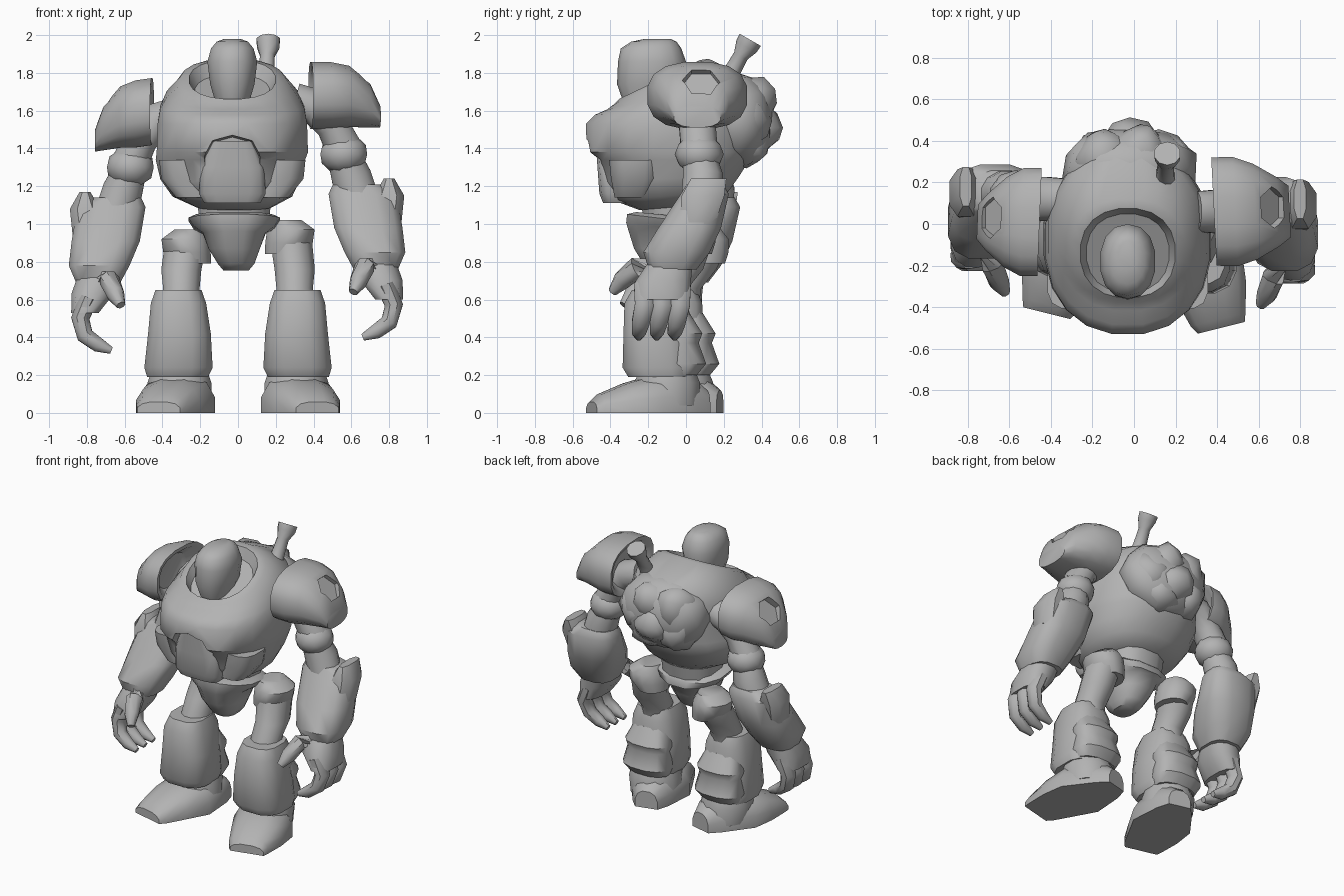
import bpy, bmesh, math, random
from mathutils import Vector

random.seed(4)
default_cube = bpy.data.objects.get("Cube")
if default_cube:
    bpy.data.objects.remove(default_cube, do_unlink=True)

grey = bpy.data.materials.new("plain grey")
grey.use_nodes = True
grey.diffuse_color = (.45, .45, .45, 1)
grey.node_tree.nodes["Principled BSDF"].inputs["Base Color"].default_value = (.45, .45, .45, 1)

X, Y, Z = Vector((1, 0, 0)), Vector((0, 1, 0)), Vector((0, 0, 1))


def finish(name, bm, angle=45):
    """Turn a bmesh into a smooth-shaded object with the grey material."""
    bmesh.ops.recalc_face_normals(bm, faces=bm.faces)
    mesh = bpy.data.meshes.new(name)
    bm.to_mesh(mesh)
    bm.free()
    mesh.materials.append(grey)
    obj = bpy.data.objects.new(name, mesh)
    bpy.context.collection.objects.link(obj)
    shade(obj, angle)
    return obj


def shade(obj, angle=45):
    bpy.ops.object.select_all(action='DESELECT')
    bpy.context.view_layer.objects.active = obj
    obj.select_set(True)
    bpy.ops.object.shade_smooth_by_angle(angle=math.radians(angle))


def loft(name, rows, axis=None, sides=12, power=2, side=1, shift=(0, 0, 0)):
    """Skin rounded sections (x, y, z, radius, radius, tilt), flattened at the ground."""
    bm = bmesh.new()
    centres = [Vector(row[:3]) for row in rows]
    rings = []
    for i, row in enumerate(rows):
        normal = axis or centres[min(i + 1, len(rows) - 1)] - centres[max(i - 1, 0)]
        if len(row) > 5:
            normal = normal - Y * row[5]
        normal = normal.normalized()
        u = (Z if abs(normal.y) > .9 else Y).cross(normal).normalized()
        v = normal.cross(u)
        ring = []
        for k in range(sides):
            a = math.tau * (k + .5) / sides
            c, s = math.cos(a), math.sin(a)
            p = (centres[i] + u * row[3] * math.copysign(abs(c) ** (2 / power), c)
                 + v * row[4] * math.copysign(abs(s) ** (2 / power), s))
            p += Vector(shift)
            p.x *= side
            p.z = max(p.z, 0)
            ring.append(bm.verts.new(p))
        rings.append(ring)
    for lower, upper in zip(rings, rings[1:]):
        for k in range(sides):
            n = (k + 1) % sides
            bm.faces.new((lower[k], lower[n], upper[n], upper[k]))
    bm.faces.new(rings[0])
    bm.faces.new(rings[-1])
    return finish(name, bm)


def ball(name, centre, scale, lump=0):
    bm = bmesh.new()
    bmesh.ops.create_icosphere(bm, subdivisions=2, radius=1)
    for vert in bm.verts:
        grow = 1 + random.uniform(-lump, lump)
        vert.co = Vector(c + q * r * grow for c, q, r in zip(centre, vert.co, scale))
    return finish(name, bm, 60)


def carve(obj, cutter):
    """Subtract the cutter, then discard it."""
    cutter.hide_render = True
    mod = obj.modifiers.new("recess", 'BOOLEAN')
    mod.operation, mod.solver, mod.object = 'DIFFERENCE', 'EXACT', cutter
    bpy.context.view_layer.objects.active = obj
    bpy.ops.object.modifier_apply(modifier=mod.name)
    bpy.data.objects.remove(cutter, do_unlink=True)
    shade(obj)


# Torso with a tilted, sunken collar and an arched recess in the chest
torso = loft("torso", [
    (-.02, -.05, 1.09, .2, .2, .08), (-.03, -.08, 1.15, .32, .31, .08), (-.04, -.08, 1.24, .375, .37, .05),
    (-.04, -.07, 1.34, .4, .41), (-.03, -.09, 1.38, .405, .44), (-.03, -.08, 1.53, .4, .455),
    (-.03, -.06, 1.62, .385, .43, .1), (-.03, -.04, 1.69, .35, .39, .22), (-.03, -.13, 1.755, .28, .28, .48),
    (-.03, -.14, 1.765, .23, .24, .48), (-.03, -.14, 1.7, .2, .21, .48)],
    Z, sides=20, power=2.25)
carve(torso, loft("recess_cutter", [(-.03, -.7, 1.28, .18, .21), (-.03, -.44, 1.28, .15, .18)],
                  Y, sides=10, power=2.6))
loft("belly_plate", [(-.03, -.36, 1.11, .15, .08), (-.03, -.37, 1.16, .18, .09),
                     (-.03, -.39, 1.3, .17, .08), (-.03, -.41, 1.44, .11, .07)], Z, power=4)
for side in (1, -1):
    loft("rib_plate", [(.2, -.28, 1.14, .1, .1), (.25, -.27, 1.24, .13, .13),
                       (.27, -.27, 1.34, .12, .14)], Z, power=3, side=side, shift=(-.03 * side, 0, 0))

# Head leaning out of the collar
loft("head", [(-.03, -.19, 1.64, .09, .14), (-.03, -.19, 1.74, .12, .175), (-.03, -.18, 1.86, .135, .18),
              (-.03, -.185, 1.93, .115, .16), (-.03, -.17, 1.965, .085, .12),
              (-.03, -.15, 1.98, .045, .07)], Z, sides=14, power=2.2)

# Lumpy pack on the back and the exhaust pipe
ball("back_pack", (-.03, .27, 1.55), (.33, .21, .26), lump=.08)
for x, y, z, r in ((-.14, .31, 1.63, .15), (.03, .33, 1.64, .15), (.12, .3, 1.55, .15),
                   (-.02, .37, 1.51, .14), (-.15, .3, 1.48, .15), (.05, .32, 1.43, .13)):
    ball("pack_lump", (x, y, z), (r, r, r), lump=.12)
loft("exhaust_pipe", [(.15, .18, 1.68, .06, .06), (.15, .24, 1.8, .045, .045), (.155, .29, 1.89, .04, .04),
                      (.16, .32, 1.94, .062, .062), (.16, .34, 1.975, .065, .065)], sides=10)

# Waist, belt and pelvis
loft("waist", [(-.02, -.05, .98, .19, .17), (-.02, -.05, 1.14, .2, .2)], Z, power=2.5)
loft("pelvis", [(-.01, -.1, .755, .07, .09), (-.01, -.1, .79, .1, .13), (-.02, -.1, .87, .14, .18),
                (-.02, -.1, .95, .17, .21, -.06), (-.02, -.09, .98, .22, .235, -.12),
                (-.02, -.09, 1.025, .25, .23, -.12), (-.02, -.08, 1.045, .21, .19, -.1)], Z, power=2.4)


def leg(side, shift, lift):
    where = dict(side=side, shift=shift)
    loft("hip_joint", [(.24, .02, .82 + lift, .1, .12), (.27, .02, .88 + lift, .13, .14),
                       (.28, .02, .95 + lift, .13, .14), (.26, .02, 1 + lift, .08, .1)], Z, **where)
    loft("thigh", [(.28, .02, .9 + lift, .115, .13), (.3, -.03, .76, .11, .125),
                   (.3, -.1, .66, .1, .115), (.31, -.12, .55, .11, .12)], Z, **where)
    loft("shin_guard", [(.315, -.15, .65, .125, .14), (.315, -.155, .58, .15, .175), (.31, -.155, .42, .17, .18),
                        (.315, -.15, .24, .185, .19), (.32, -.14, .19, .165, .17)], Z, power=2.9, **where)
    loft("calf_plates", [(.31, -.06, .53, .12, .08), (.31, -.02, .42, .165, .11), (.31, -.03, .37, .155, .1),
                         (.31, -.01, .26, .175, .12), (.31, -.04, .2, .15, .1)], Z, power=2.4, **where)
    loft("ankle", [(.3, -.1, .04, .17, .18), (.31, -.1, .16, .175, .18), (.31, -.1, .23, .15, .15)],
         Z, **where)
    # Flat-soled foot, its sections turned a little outwards
    loft("foot", [(.24, .11, .02, .08, .1), (.26, .03, .02, .13, .17), (.32, -.17, .02, .21, .185),
                  (.37, -.32, .02, .18, .14), (.405, -.46, .015, .14, .085),
                  (.42, -.5, .01, .12, .05)], Vector((.25, -1, 0)), power=2.5, **where)


leg(1, (0, 0, 0), .02)
leg(-1, (0, .07, 0), -.03)


def arm(side, shift):
    where = dict(side=side, shift=shift)
    dx, dy, dz = shift
    loft("upper_arm", [(.3, .06, 1.65, .1, .1), (.41, .06, 1.62, .1, .11), (.5, .06, 1.52, .09, .1),
                       (.56, .07, 1.4, .1, .1)], **where)
    ball("elbow", (side * (.56 + dx), .07 + dy, 1.37 + dz), (.13, .13, .11))
    loft("forearm", [(.56, .07, 1.36, .09, .09), (.6, .09, 1.25, .11, .11), (.65, .08, 1.1, .11, .11)], **where)
    loft("gauntlet", [(.63, .1, 1.21, .13, .1), (.66, .1, 1.16, .185, .13), (.69, .02, .98, .185, .17),
                      (.725, -.05, .85, .165, .18), (.73, -.07, .76, .12, .13)],
         Z, power=2.8, **where)
    loft("gauntlet_crest", [(.78, .06, 1, .09, .1), (.8, .09, 1.15, .085, .12),
                            (.8, .12, 1.24, .03, .1)], Z, sides=8, power=2.6, **where)
    loft("palm", [(.73, -.08, .8, .11, .12), (.76, -.12, .7, .115, .15), (.8, -.13, .6, .075, .15)],
         Z, power=2.5, **where)
    # Curled fingers and a forward thumb
    for i in range(3):
        y = -.22 + .095 * i
        loft("finger", [(.78, y, .68, .055, .06), (.825, y, .57, .052, .055), (.8, y - .02, .48, .048, .05),
                        (.73, y - .03, .43, .042, .04), (.66, y - .03, .4, .02, .02)], sides=8, **where)
    loft("thumb", [(.72, -.14, .79, .06, .07), (.67, -.26, .77, .055, .06), (.64, -.34, .7, .05, .05),
                   (.61, -.39, .64, .025, .025)], sides=8, **where)


arm(1, (0, 0, 0))
arm(-1, (.01, .06, -.07))


def shoulder_pad(side, inner, width, y, drop, turn, taper):
    """Domed pad, hollow on the inside, with a hexagonal socket on its outer slope."""
    rows = [(inner + width * t, y, z - drop * (1 + t / 2), height, depth * (1 - taper * t * t), turn)
            for t, z, height, depth in (
        (.25, 1.68, .11, .16), (.03, 1.68, .15, .23), (0, 1.68, .18, .265), (.28, 1.68, .18, .28),
        (.55, 1.675, .165, .28), (.85, 1.63, .12, .28), (1, 1.57, .06, .28))]
    pad = loft("shoulder_pad", rows, X, sides=16, power=2.5, side=side)
    spot = Vector((inner + width * .78, y + .02, 1.755 - drop * 1.4))
    aim = Vector((.75, 0, .65)).normalized()
    ends = [spot + aim * d for d in (-.035, .15)]
    carve(pad, loft("socket_cutter", [(*end, .095, .1) for end in ends], sides=6, side=side))


shoulder_pad(1, .385, .365, .06, 0, -.05, .55)
shoulder_pad(-1, .455, .3, .01, .085, -.04, .7)
